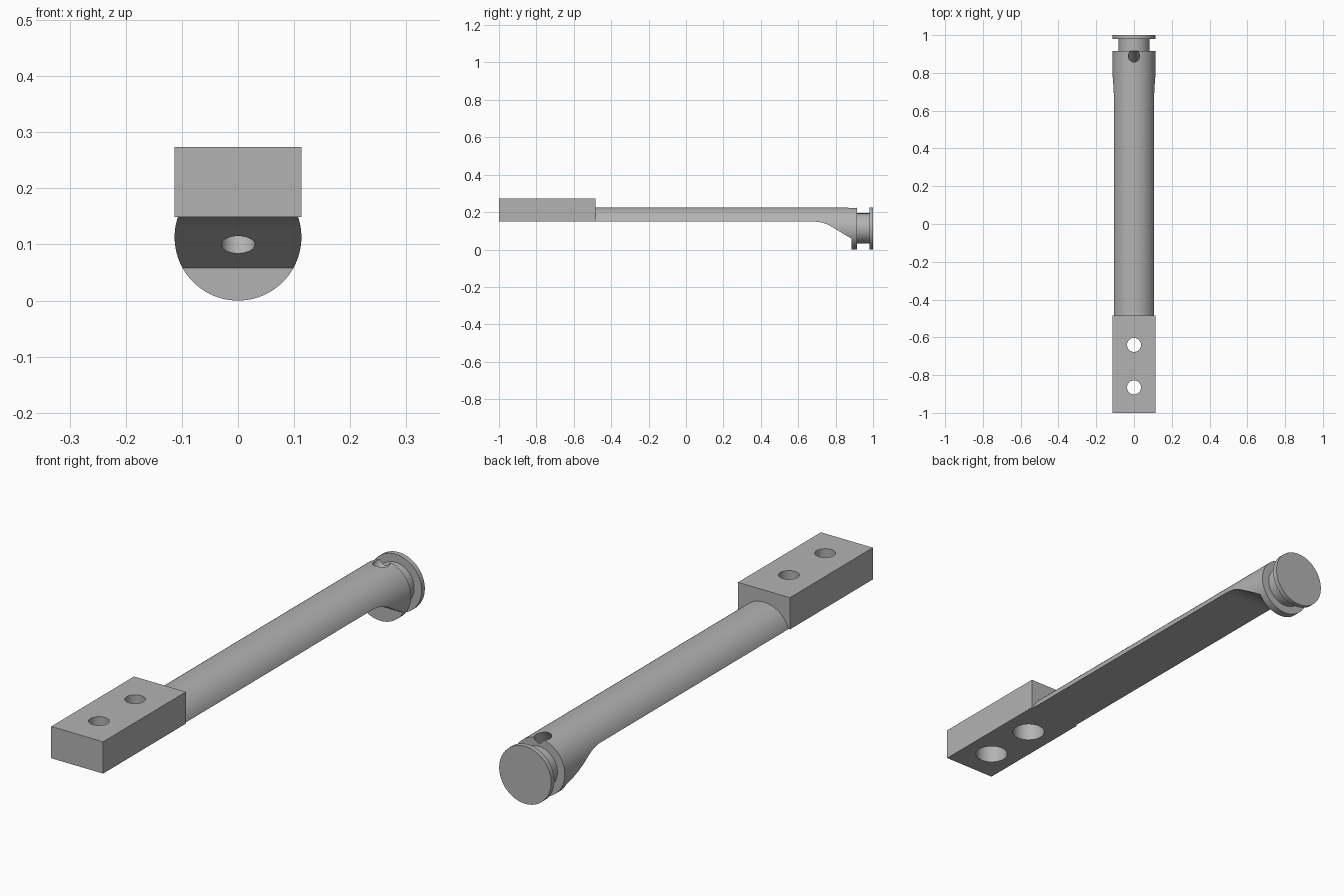
import bpy
import bmesh
from math import cos, sin, pi, radians
from mathutils import Matrix, Vector

cube = bpy.data.objects.get("Cube")
if cube:
    bpy.data.objects.remove(cube, do_unlink=True)

# Single material
grey = bpy.data.materials.new("plain grey")
grey.use_nodes = True
COLOUR = (0.45, 0.45, 0.45, 1)
grey.diffuse_color = COLOUR
grey.node_tree.nodes["Principled BSDF"].inputs["Base Color"].default_value = COLOUR

R = 0.113          # arm radius
AXIS_Z = 0.113     # arm centre height
FLAT_Z = 0.149     # underside of arm and block
BLOCK_END = -0.485
SIDES = 96


def finish(name, bm):
    bmesh.ops.recalc_face_normals(bm, faces=bm.faces)
    mesh = bpy.data.meshes.new(name)
    bm.to_mesh(mesh)
    bm.free()
    mesh.materials.append(grey)
    obj = bpy.data.objects.new(name, mesh)
    bpy.context.collection.objects.link(obj)
    return obj


def lathe(name, profile):
    """Stack of rings (y, radius) around the arm axis, capped at both ends."""
    bm = bmesh.new()
    rings = []
    for y, r in profile:
        angles = [2 * pi * i / SIDES for i in range(SIDES)]
        rings.append([bm.verts.new((r * cos(a), y, AXIS_Z + r * sin(a))) for a in angles])
    for a, b in zip(rings, rings[1:]):
        for i in range(SIDES):
            j = (i + 1) % SIDES
            bm.faces.new((a[i], a[j], b[j], b[i]))
    bm.faces.new(rings[0])
    bm.faces.new(rings[-1])
    return finish(name, bm)


def prism(name, outline, half_width):
    """Side outline (y, z) extruded along x."""
    bm = bmesh.new()
    face = bm.faces.new([bm.verts.new((-half_width, y, z)) for y, z in outline])
    out = bmesh.ops.extrude_face_region(bm, geom=[face])
    moved = [v for v in out["geom"] if isinstance(v, bmesh.types.BMVert)]
    bmesh.ops.translate(bm, verts=moved, vec=(2 * half_width, 0, 0))
    return finish(name, bm)


def drill(name, centre, radius, depth, tilt=0):
    bm = bmesh.new()
    matrix = Matrix.Translation(centre) @ Matrix.Rotation(tilt, 4, 'X')
    bmesh.ops.create_cone(bm, cap_ends=True, segments=48, radius1=radius,
                          radius2=radius, depth=depth, matrix=matrix)
    return finish(name, bm)


def cut(obj, cutter):
    mod = obj.modifiers.new("cut", 'BOOLEAN')
    mod.operation = 'DIFFERENCE'
    mod.solver = 'EXACT'
    mod.object = cutter
    bpy.context.view_layer.objects.active = obj
    bpy.ops.object.modifier_apply(modifier=mod.name)
    bpy.data.objects.remove(cutter, do_unlink=True)


# Round arm with grooved neck and end disc
arm = lathe("round_arm", [(BLOCK_END, R), (0.915, R), (0.915, 0.081),
                          (0.98, 0.081), (0.98, R), (1.0, R)])

# Flat underside, rounded into a ramp that ends at the lower lip
slope = radians(31)
lip = Vector((0.885, 0.058))
bend = Vector((lip.x - (FLAT_Z - lip.y) * cos(slope) / sin(slope), FLAT_Z))
start = bend - Vector((0.05, 0))
end = bend + 0.05 * Vector((cos(slope), -sin(slope)))
curve = []
for i in range(13):
    t = i / 12
    curve.append((1 - t) ** 2 * start + 2 * t * (1 - t) * bend + t * t * end)
outline = [(-0.6, -0.1), (-0.6, FLAT_Z)] + [tuple(p) for p in curve]
outline += [tuple(lip), (lip.x, -0.1)]
cut(arm, prism("underside_cutter", outline, 0.3))

# Slanted hole, square to the ramp
cut(arm, drill("slanted_drill", (0, 0.852, 0.16), 0.03, 0.3, -slope))

# Mounting block with two counterbored holes
block = prism("mounting_block", [(-1, FLAT_Z), (BLOCK_END, FLAT_Z),
                                 (BLOCK_END, 0.274), (-1, 0.274)], R)
for y in (-0.865, -0.64):
    cut(block, drill("bolt_drill", (0, y, 0.2), 0.037, 0.4))
    cut(block, drill("counterbore", (0, y, FLAT_Z), 0.061, 0.15))

# Smooth round faces, keep edges crisp
for obj in (arm, block):
    bpy.ops.object.select_all(action='DESELECT')
    obj.select_set(True)
    bpy.context.view_layer.objects.active = obj
    bpy.ops.object.shade_smooth_by_angle(angle=radians(25))
